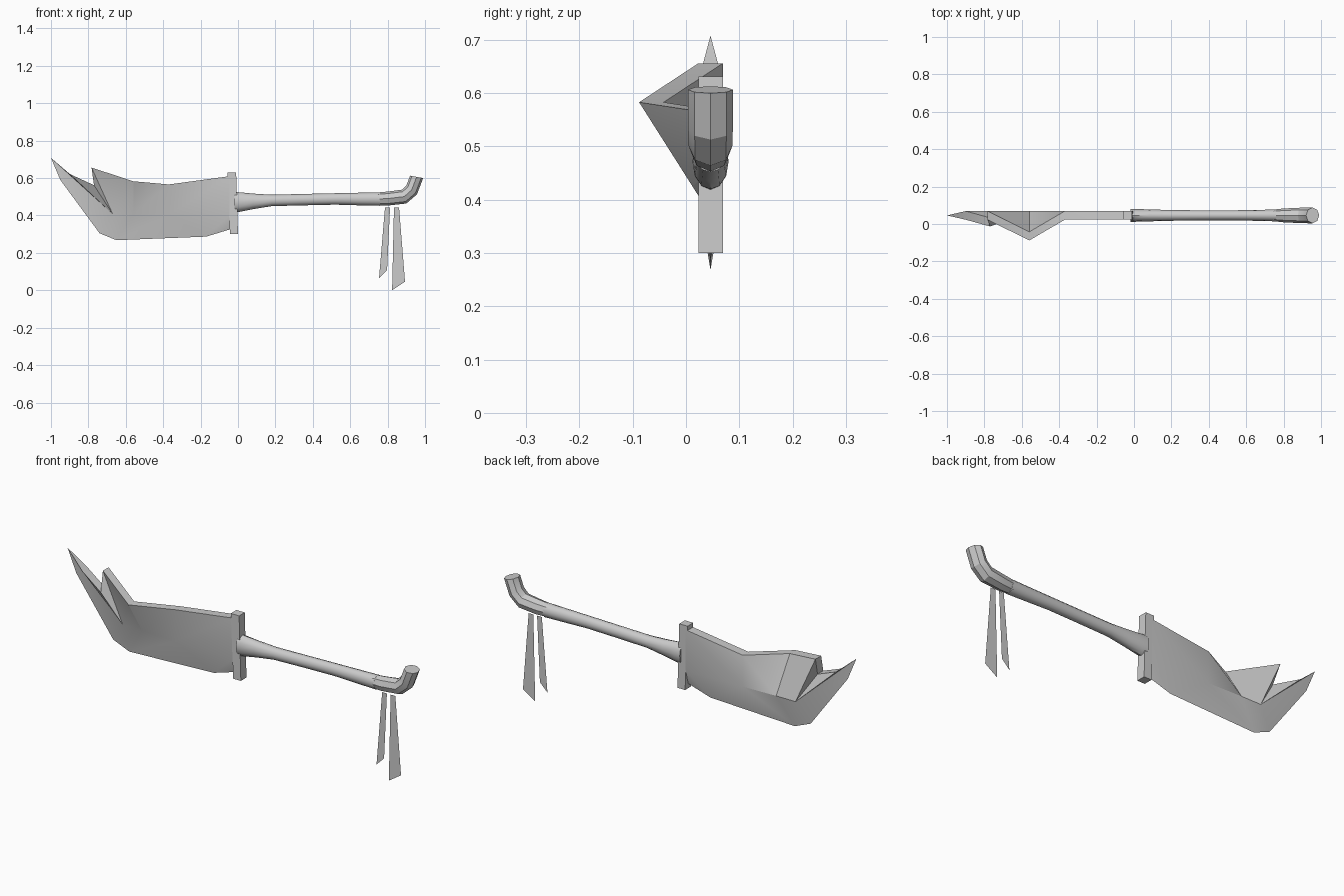
import bpy, bmesh, math
from mathutils import Vector

cube = bpy.data.objects.get("Cube")
if cube:
    bpy.data.objects.remove(cube, do_unlink=True)

MID = 0.046    # depth of the weapon's centre plane
HALF = 0.023   # half thickness of blade and guard

grey = bpy.data.materials.new("plain grey")
grey.use_nodes = True
grey.diffuse_color = (0.6, 0.6, 0.6, 1)
grey.node_tree.nodes["Principled BSDF"].inputs["Base Color"].default_value = (0.6, 0.6, 0.6, 1)


def finish(name, bm, angle=None, solid=True):
    if solid:
        bmesh.ops.recalc_face_normals(bm, faces=bm.faces)
    mesh = bpy.data.meshes.new(name)
    bm.to_mesh(mesh)
    bm.free()
    mesh.materials.append(grey)
    obj = bpy.data.objects.new(name, mesh)
    bpy.context.collection.objects.link(obj)
    if angle:
        bpy.ops.object.select_all(action='DESELECT')
        obj.select_set(True)
        bpy.context.view_layer.objects.active = obj
        bpy.ops.object.shade_smooth_by_angle(angle=math.radians(angle))
    return obj


def tube(name, rings, sides, angle):
    """Loft through rings given as (top x, top z, bottom x, bottom z, depth radius)."""
    bm = bmesh.new()
    loops = []
    for tx, tz, bx, bz, ry in rings:
        top, low = Vector((tx, MID, tz)), Vector((bx, MID, bz))
        centre, up = (top + low) / 2, (top - low) / 2
        turns = [2 * math.pi * i / sides for i in range(sides)]
        loops.append([bm.verts.new(centre + up * math.cos(a) + Vector((0, ry * math.sin(a), 0)))
                      for a in turns])
    for a, b in zip(loops, loops[1:]):
        for i in range(sides):
            j = (i + 1) % sides
            bm.faces.new((a[i], a[j], b[j], b[i]))
    bm.faces.new(loops[0])
    bm.faces.new(loops[-1])
    return finish(name, bm, angle)


# Blade: thick spine with a forward dent, a ridge line and a thin cutting edge
spine = [(-.045, .61, .023), (-.37, .566, .023), (-.56, .583, -.088),
         (-.783, .656, .023), (-.77, .562, -.013), (-.90, .622, .023)]
ridge = [(-.045, .40), (-.37, .405), (-.56, .408), (-.67, .408)]
edge = [(-.045, .325), (-.17, .287), (-.65, .268), (-.74, .305), (-.95, .59), (-1, .708)]

bm = bmesh.new()
E = [bm.verts.new((x, MID, z)) for x, z in edge]
tip = E[-1]
sheets = []
for shift in (0, 2 * HALF):
    T = [bm.verts.new((x, y + shift, z)) for x, z, y in spine]
    R = [bm.verts.new((x, MID - HALF + shift, z)) for x, z in ridge]
    sheets.append((T, R))
    panels = [(T[i], T[i + 1], R[i + 1], R[i]) for i in range(3)]
    panels += [(T[3], T[4], R[3]), (T[4], T[5], R[3]), (T[5], tip, R[3])]
    panels += [(R[0], R[1], E[1]), (R[0], E[1], E[0]), (R[1], R[2], E[2], E[1]),
               (R[2], R[3], E[2])]
    panels += [(R[3], E[i + 1], E[i]) for i in range(2, 5)]
    for p in panels:
        bm.faces.new(p)
(Tf, Rf), (Tb, Rb) = sheets
for i in range(5):
    bm.faces.new((Tf[i], Tb[i], Tb[i + 1], Tf[i + 1]))
bm.faces.new((Tf[5], Tb[5], tip))
bm.faces.new((Tf[0], Rf[0], E[0], Rb[0], Tb[0]))
finish("blade", bm, 28)

# Guard: slightly leaning rectangular bar
bm = bmesh.new()
outline = [(-.057, .631), (-.01, .631), (0, .3), (-.043, .3)]
front, back = [[bm.verts.new((x, MID + d, z)) for x, z in outline] for d in (-HALF, HALF)]
bm.faces.new(front)
bm.faces.new(back)
for i in range(4):
    j = (i + 1) % 4
    bm.faces.new((front[i], front[j], back[j], back[i]))
finish("guard", bm)

# Handle: smooth grip with a swollen base
tube("handle", [(x, t, x, b, r) for x, t, b, r in (
    (-.02, .526, .418, .034), (.01, .524, .42, .034), (.08, .517, .434, .032),
    (.18, .511, .45, .029), (.34, .515, .454, .027), (.52, .519, .458, .027),
    (.66, .522, .454, .029), (.76, .524, .452, .032))], 12, 40)

# Pommel: faceted end hooked upward
tube("pommel", [
    (.735, .522, .735, .454, .03), (.80, .528, .80, .453, .037),
    (.877, .538, .90, .464, .041), (.90, .56, .957, .513, .042),
    (.92, .613, .99, .60, .042)], 8, 25)

# Ribbons: two flat cloth tails hanging under the pommel
tails = {"short_ribbon": [(.786, .444), (.754, .064), (.797, .107), (.813, .444)],
         "long_ribbon": [(.834, .444), (.824, 0), (.893, .046), (.861, .444)]}
for name, corners in tails.items():
    bm = bmesh.new()
    bm.faces.new([bm.verts.new((x, MID, z)) for x, z in corners])
    finish(name, bm, solid=False)
